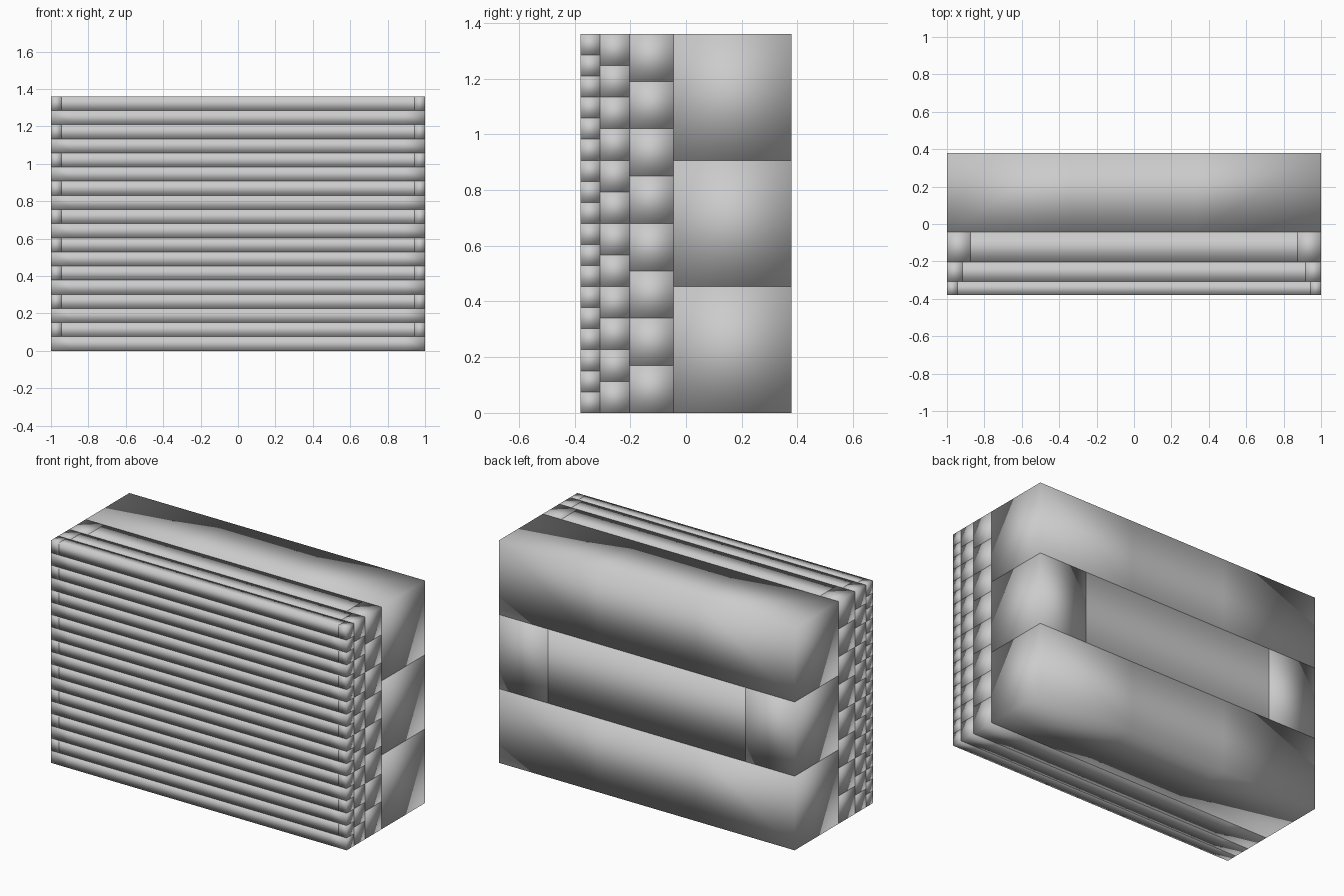
import bpy, bmesh
from mathutils import Matrix, Vector

if "Cube" in bpy.data.objects:
    bpy.data.objects.remove(bpy.data.objects["Cube"])

HEIGHT, DEPTH_RATIO = 1.36, 0.634


def brick(bm, x0, x1, y0, y1, z0, z1, left=True, right=True):
    """Add a box; the left/right end faces can be left open."""
    m = (Matrix.Translation(((x0 + x1) / 2, (y0 + y1) / 2, (z0 + z1) / 2))
         @ Matrix.Diagonal((x1 - x0, y1 - y0, z1 - z0, 1)))
    verts = bmesh.ops.create_cube(bm, size=1, matrix=m)["verts"]
    drop = []
    for f in {f for v in verts for f in v.link_faces}:
        f.smooth = True
        c = f.calc_center_median().x
        if (not left and c < x0 + 1e-4) or (not right and c > x1 - 1e-4):
            drop.append(f)
    bmesh.ops.delete(bm, geom=drop, context="FACES_ONLY")


def brick_layer(name, n, y0, y1):
    """Running-bond layer, n bricks wide and n rows high."""
    bm = bmesh.new()
    w, h = 2 / n, HEIGHT / n
    for row in range(n):
        z0, z1 = row * h, (row + 1) * h
        if row % 2 == 0:
            # whole bricks from end to end
            for i in range(n):
                brick(bm, -1 + i * w, -1 + (i + 1) * w, y0, y1, z0, z1,
                      left=(i == 0), right=(i == n - 1))
        else:
            # shifted row closed by a half brick at each end
            for i in range(n - 1):
                x = -1 + (i + 0.5) * w
                brick(bm, x, x + w, y0, y1, z0, z1, False, False)
            brick(bm, -1, -1 + w / 2, y0, y1, z0, z1)
            brick(bm, 1 - w / 2, 1, y0, y1, z0, z1)
    mesh = bpy.data.meshes.new(name)
    bm.to_mesh(mesh)
    bm.free()
    bpy.context.collection.objects.link(bpy.data.objects.new(name, mesh))


# Layers from back (large blocks) to front (small bricks)
layers = [("large_block_layer", 3), ("medium_brick_layer", 8),
          ("small_brick_layer", 12), ("front_brick_layer", 18)]
y = sum(2 / n * DEPTH_RATIO for _, n in layers) / 2
for name, n in layers:
    # odd counts keep a whole row on top, even counts a shifted row
    depth = 2 / n * DEPTH_RATIO
    brick_layer(name, n, y - depth, y)
    y -= depth
